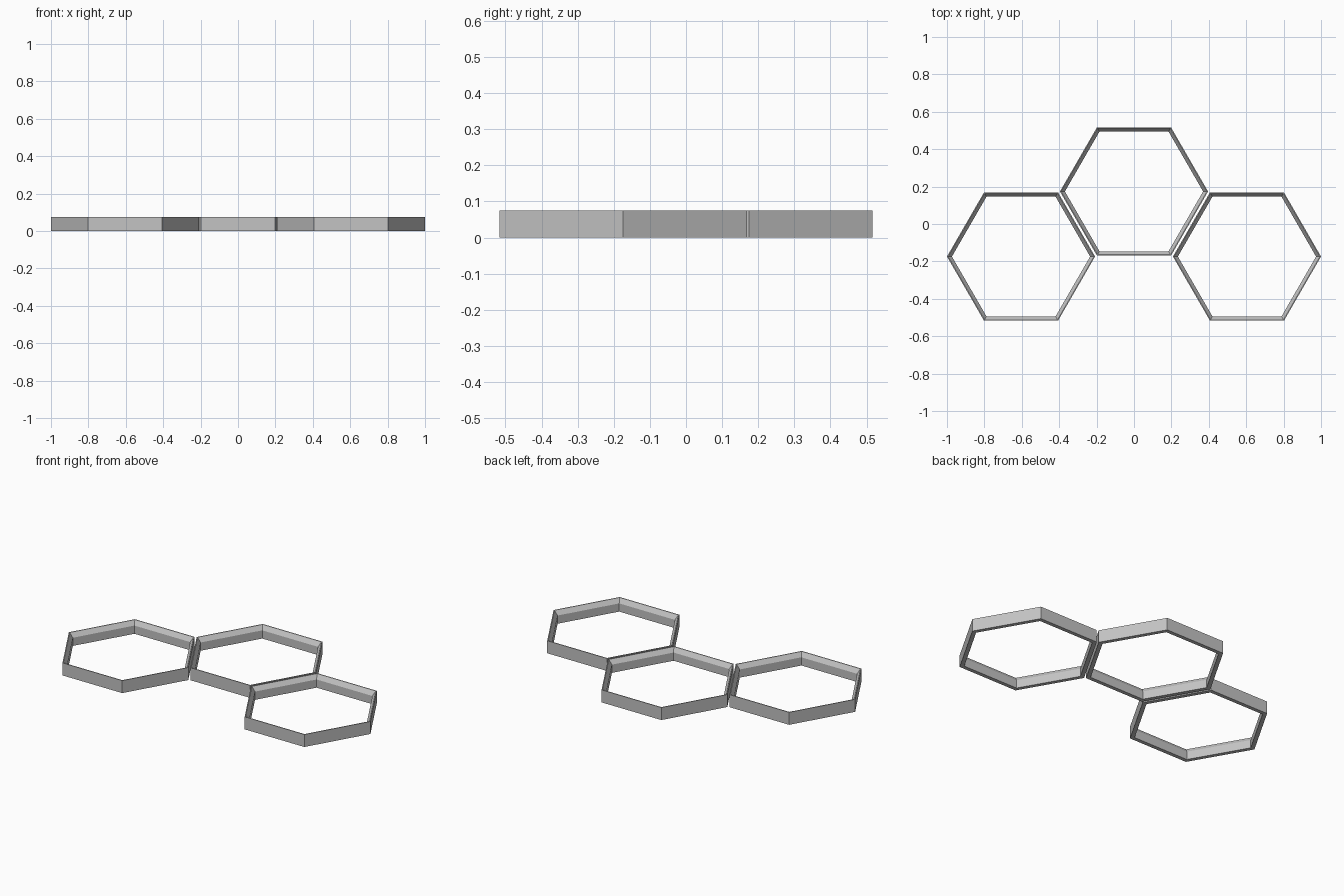
import bpy, bmesh
from math import cos, sin, pi

cube = bpy.data.objects.get("Cube")
if cube:
    bpy.data.objects.remove(cube)

# Plain grey finish
grey = bpy.data.materials.new("plain_grey")
grey.use_nodes = True
colour = (0.55, 0.55, 0.55, 1)
grey.diffuse_color = colour
grey.node_tree.nodes["Principled BSDF"].inputs["Base Color"].default_value = colour

RADIUS = 0.396      # corner radius of each frame
HEIGHT = 0.075
WALL = 0.023        # wall thickness at the base
RIM = 0.005         # flat top rim
SLOPE = 0.026       # height of the sloping inner lip

# Wall section: (inset from the outside, height)
SECTION = [(0, 0), (0, HEIGHT), (RIM, HEIGHT), (WALL, HEIGHT - SLOPE), (WALL, 0)]


def hex_frame(name, x, y):
    """Sweep the wall section around a hexagon."""
    bm = bmesh.new()
    loops = []
    for inset, z in SECTION:
        r = RADIUS - inset / cos(pi / 6)
        loops.append([bm.verts.new((r * cos(i * pi / 3), r * sin(i * pi / 3), z))
                      for i in range(6)])
    for k, lower in enumerate(loops):
        upper = loops[(k + 1) % len(loops)]
        for i in range(6):
            j = (i + 1) % 6
            bm.faces.new((lower[i], lower[j], upper[j], upper[i]))
    bmesh.ops.recalc_face_normals(bm, faces=bm.faces)
    mesh = bpy.data.meshes.new(name)
    bm.to_mesh(mesh)
    bm.free()
    mesh.materials.append(grey)
    obj = bpy.data.objects.new(name, mesh)
    obj.location = (x, y, 0)
    bpy.context.collection.objects.link(obj)


# Three frames side by side, the middle one set back
SIDE_X, SIDE_Y = 1 - RADIUS, 0.174
hex_frame("middle_frame", 0, SIDE_Y)
hex_frame("left_frame", SIDE_X, -SIDE_Y)
hex_frame("right_frame", -SIDE_X, -SIDE_Y)
